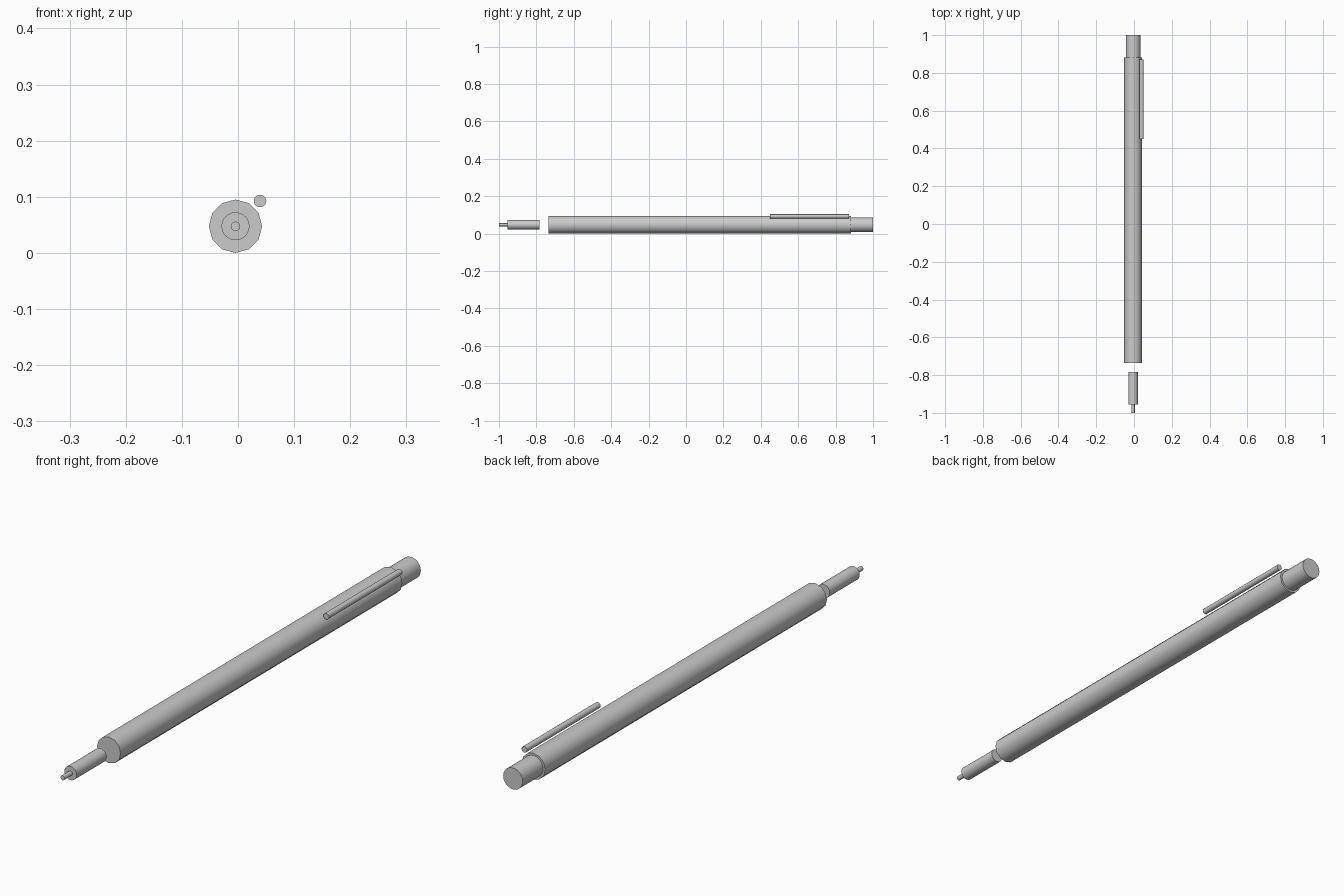
import bpy, math

if "Cube" in bpy.data.objects:
    bpy.data.objects.remove(bpy.data.objects["Cube"])

AXIS_X, AXIS_Z = -0.0045, 0.0475


def rod(name, y0, y1, radius, x=AXIS_X, z=AXIS_Z, sides=12):
    """Closed cylinder lying along y from y0 to y1."""
    bpy.ops.mesh.primitive_cylinder_add(
        vertices=sides, radius=radius, depth=y1 - y0,
        location=(x, (y0 + y1) / 2, z), rotation=(math.pi / 2, 0, 0))
    obj = bpy.context.object
    obj.name = name
    bpy.ops.object.shade_smooth_by_angle(angle=math.radians(40))
    return obj


# Main barrel, faceted outline
rod("barrel", -0.735, 0.882, 0.0475)
# Push button at the back
rod("push_button", 0.882, 1.0, 0.039, sides=24)
# Separate front sleeve and the fine lead
rod("tip_sleeve", -0.955, -0.783, 0.025, sides=24)
rod("lead", -1.0, -0.955, 0.0085, sides=12)
# Clip running beside the barrel
rod("pocket_clip", 0.45, 0.872, 0.0112, x=0.0393, z=0.0925, sides=12)
